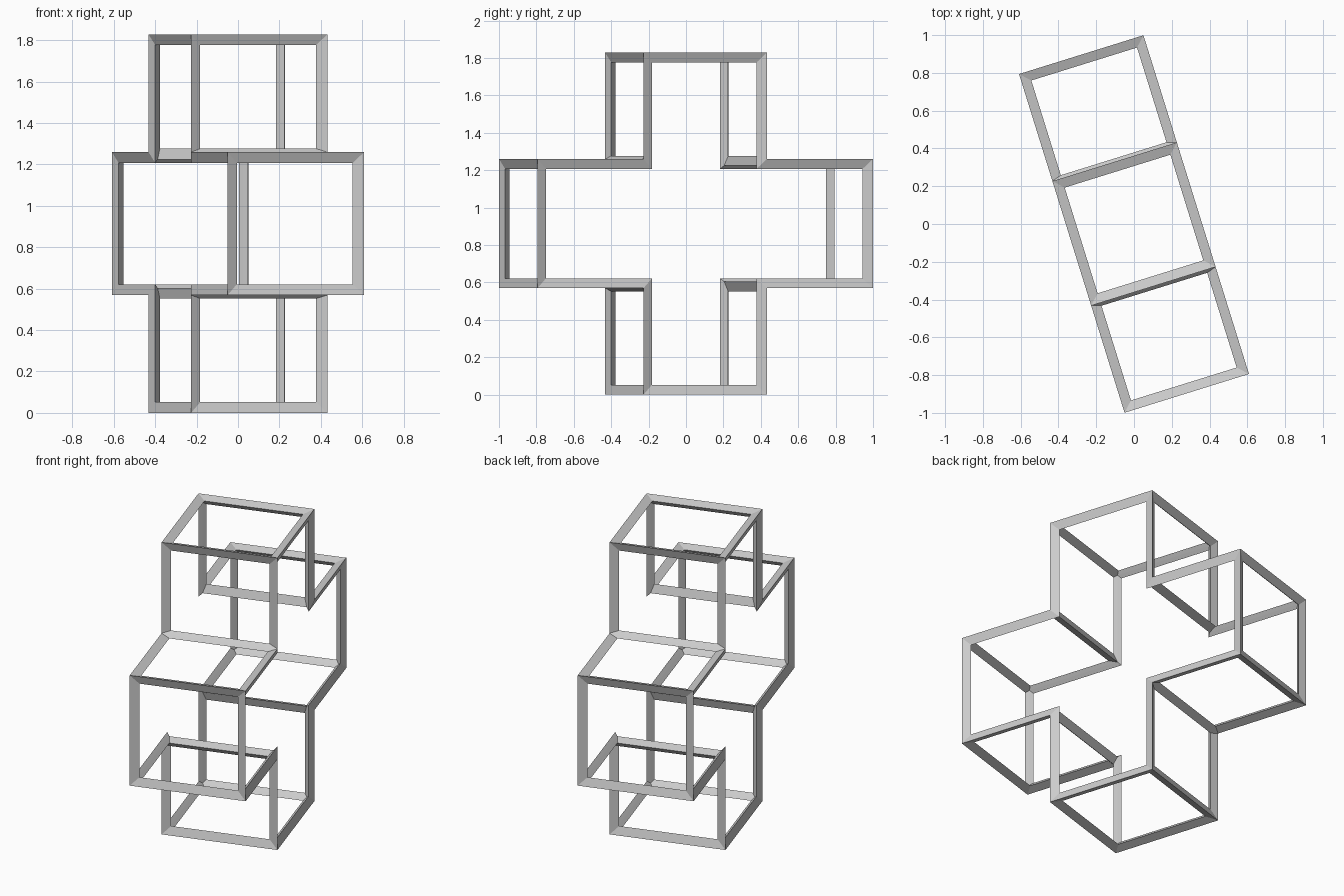
import bpy, bmesh
from math import radians
from mathutils import Vector, Matrix

if "Cube" in bpy.data.objects:
    bpy.data.objects.remove(bpy.data.objects["Cube"])

OUT, INSET = 0.0175, 0.0345        # strut outward/inward push, inset on faces
C, W = 0.3275, 0.3275              # half width of the arms, half depth
ARM_Y, ARM_Z = 0.9215, 0.8965      # half lengths of the cross

# Cross-shaped prism used as the cage (profile in y-z, extruded along x)
quarter = [(ARM_Y, C), (C, C), (C, ARM_Z)]
mirror = lambda pts, sy, sz: [(y * sy, z * sz) for y, z in pts]
profile = (quarter + mirror(quarter, -1, 1)[::-1]
           + mirror(quarter, -1, -1) + mirror(quarter, 1, -1)[::-1])

cage = bmesh.new()
base = cage.faces.new([cage.verts.new((-W, y, z)) for y, z in profile])
ext = bmesh.ops.extrude_face_region(cage, geom=[base], use_keep_orig=True)
bmesh.ops.translate(cage, vec=(2 * W, 0, 0),
                    verts=[g for g in ext["geom"] if isinstance(g, bmesh.types.BMVert)])
bmesh.ops.recalc_face_normals(cage, faces=cage.faces)
cage.normal_update()

# Kite-section struts along every edge of the cage
bm = bmesh.new()
outer, inner = {}, {}
for v in cage.verts:
    push = sum((f.normal for f in v.link_faces), Vector()) * OUT
    outer[v] = bm.verts.new(v.co + push)
    inner[v] = bm.verts.new(v.co - push)

for f in cage.faces:
    ring = []
    for l in f.loops:
        a = (l.link_loop_next.vert.co - l.vert.co).normalized()
        b = (l.link_loop_prev.vert.co - l.vert.co).normalized()
        side = 1 if a.cross(b).dot(f.normal) > 0 else -1   # concave corners flip
        ring.append((l.vert, bm.verts.new(l.vert.co + (a + b) * side * INSET)))
    for (v0, i0), (v1, i1) in zip(ring, ring[1:] + ring[:1]):
        bm.faces.new((outer[v0], outer[v1], i1, i0))
        bm.faces.new((inner[v1], inner[v0], i0, i1))
cage.free()
bmesh.ops.recalc_face_normals(bm, faces=bm.faces)

# Turn the frame about z and stand it on the ground
bm.transform(Matrix.Translation((0, 0, ARM_Z + OUT)) @ Matrix.Rotation(radians(17.3), 4, 'Z'))
mesh = bpy.data.meshes.new("cross_frame")
bm.to_mesh(mesh)
bm.free()
bpy.context.collection.objects.link(bpy.data.objects.new("cross_frame", mesh))
